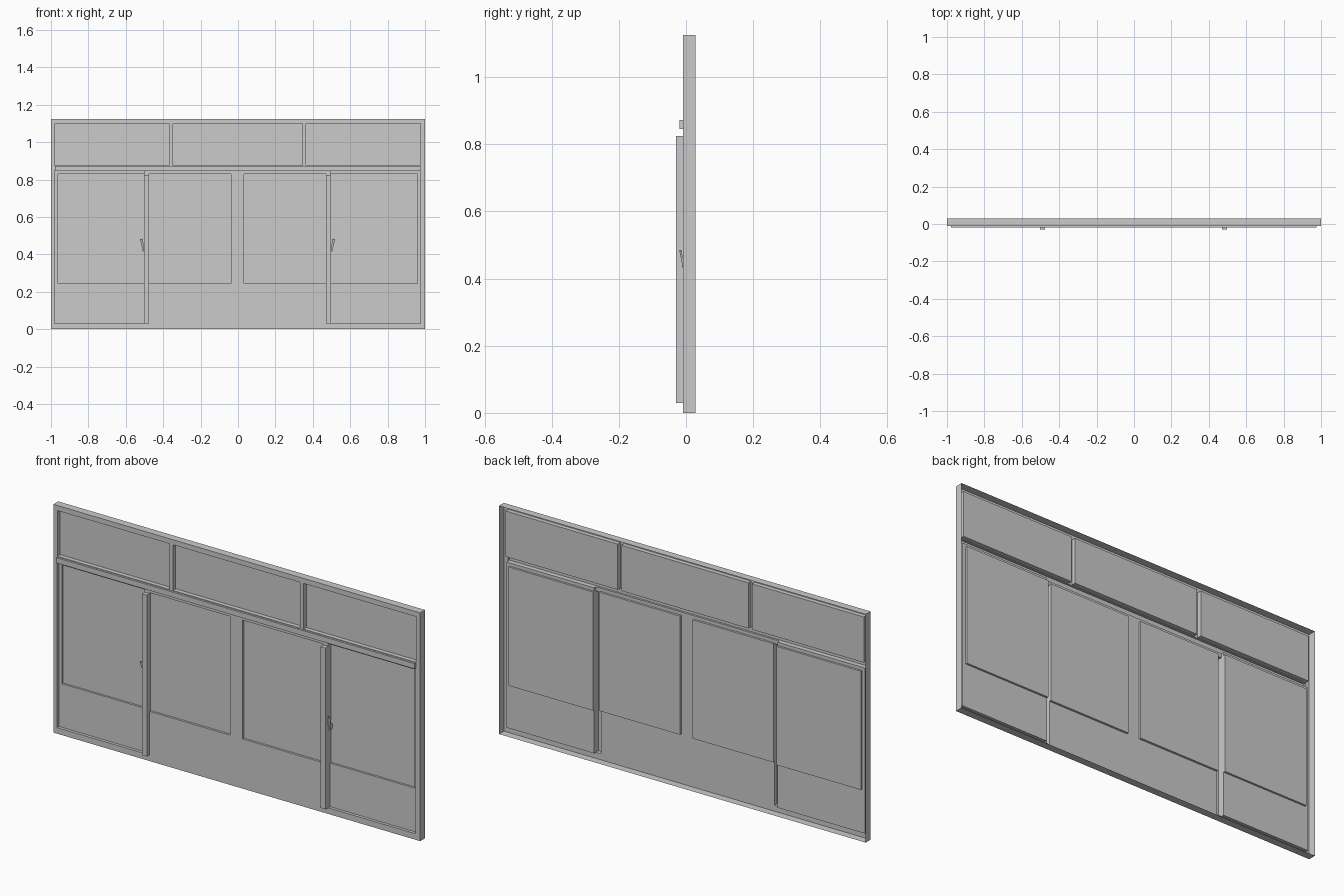
import bpy, bmesh

if "Cube" in bpy.data.objects:
    bpy.data.objects.remove(bpy.data.objects["Cube"])

FRONT, BACK = -0.0095, 0.0285      # main face and rear rim of the frame
MULLION, TRANSOM = -0.0295, -0.019  # faces that stand proud
DOOR, PANE, LIGHT, WINDOW = 0.005, 0.015, 0.012, 0.001
SHIFT = -0.0025


def finish(name, bm):
    mesh = bpy.data.meshes.new(name)
    bm.to_mesh(mesh)
    bm.free()
    ob = bpy.data.objects.new(name, mesh)
    bpy.context.collection.objects.link(ob)
    return ob


def tray(name, rect, rim, floor, holes=()):
    """Pressed sheet: a floor panel (with openings) and walls out to its rim."""
    x0, x1, z0, z1 = rect
    bm = bmesh.new()

    def quad(*pts):
        bm.faces.new([bm.verts.new(p) for p in pts])

    xs = sorted({x0, x1, *[v for h in holes for v in h[:2]]})
    zs = sorted({z0, z1, *[v for h in holes for v in h[2:]]})
    for a, b in zip(xs, xs[1:]):
        for c, d in zip(zs, zs[1:]):
            mx, mz = (a + b) / 2, (c + d) / 2
            if not any(h[0] < mx < h[1] and h[2] < mz < h[3] for h in holes):
                quad((a, floor, c), (b, floor, c), (b, floor, d), (a, floor, d))
    corners = [(x0, z0), (x1, z0), (x1, z1), (x0, z1)]
    for (a, c), (b, d) in zip(corners, corners[1:] + corners[:1]):
        if rim > floor:
            quad((b, floor, d), (a, floor, c), (a, rim, c), (b, rim, d))
        else:
            quad((a, floor, c), (b, floor, d), (b, rim, d), (a, rim, c))
    bmesh.ops.remove_doubles(bm, verts=bm.verts, dist=1e-5)
    return finish(name, bm)


def side(s, a, b, z0, z1):
    """Rectangle given on the right half, placed on side s."""
    p, q = sorted((s * a + SHIFT, s * b + SHIFT))
    return (p, q, z0, z1)


def prism(name, outline, front, depth):
    """Solid from an x-z outline; front(z) gives the face position."""
    bm = bmesh.new()
    lo = [bm.verts.new((x, front(z), z)) for x, z in outline]
    hi = [bm.verts.new((x, front(z) + depth, z)) for x, z in outline]
    bm.faces.new(lo)
    bm.faces.new(hi[::-1])
    for i in range(len(lo)):
        j = (i + 1) % len(lo)
        bm.faces.new((lo[j], lo[i], hi[i], hi[j]))
    bmesh.ops.recalc_face_normals(bm, faces=bm.faces)
    return finish(name, bm)


openings = []

# Three fixed lights along the top
for a, b in ((-0.978, -0.368), (-0.348, 0.344), (0.364, 0.976)):
    r = (a, b, 0.875, 1.1)
    openings.append(r)
    tray("top_light", r, FRONT, LIGHT)

# Transom bar standing proud across the full width
transom = (-0.978, 0.976, 0.846, 0.872)
openings.append(transom)
tray("transom_bar", transom, FRONT, TRANSOM)

for s, tag in ((-1, "left"), (1, "right")):
    # Door leaf with its recessed pane
    door = side(s, 0.5005, 0.9775, 0.03, 0.846)
    pane = side(s, 0.5005, 0.961, 0.245, 0.83)
    tray(tag + "_door", door, FRONT, DOOR, [pane])
    tray(tag + "_door_pane", pane, DOOR, PANE)
    # Window in the middle section
    window = side(s, 0.0345, 0.474, 0.245, 0.83)
    tray(tag + "_window", window, FRONT, WINDOW)
    # Proud vertical mullion, hollow at the back
    mullion = side(s, 0.474, 0.5005, 0.03, 0.825)
    tray(tag + "_mullion", mullion, FRONT, MULLION)
    openings += [door, window, mullion]
    # Door handle: stem and tilted tapered lever
    stem = [(0.503, 0.415), (0.509, 0.415), (0.509, 0.44), (0.503, 0.44)]
    lever = [(0.501, 0.435), (0.511, 0.437), (0.521, 0.482), (0.507, 0.484)]
    prism(tag + "_handle_stem", [(s * x + SHIFT, z) for x, z in stem],
          lambda z: -0.006, 0.02)
    prism(tag + "_handle_lever", [(s * x + SHIFT, z) for x, z in lever],
          lambda z: -0.010 - 0.2 * (z - 0.435), 0.006)

# Outer frame: front face with openings, side walls, open back
tray("outer_frame", (-1, 1, 0, 1.125), BACK, FRONT, openings)
